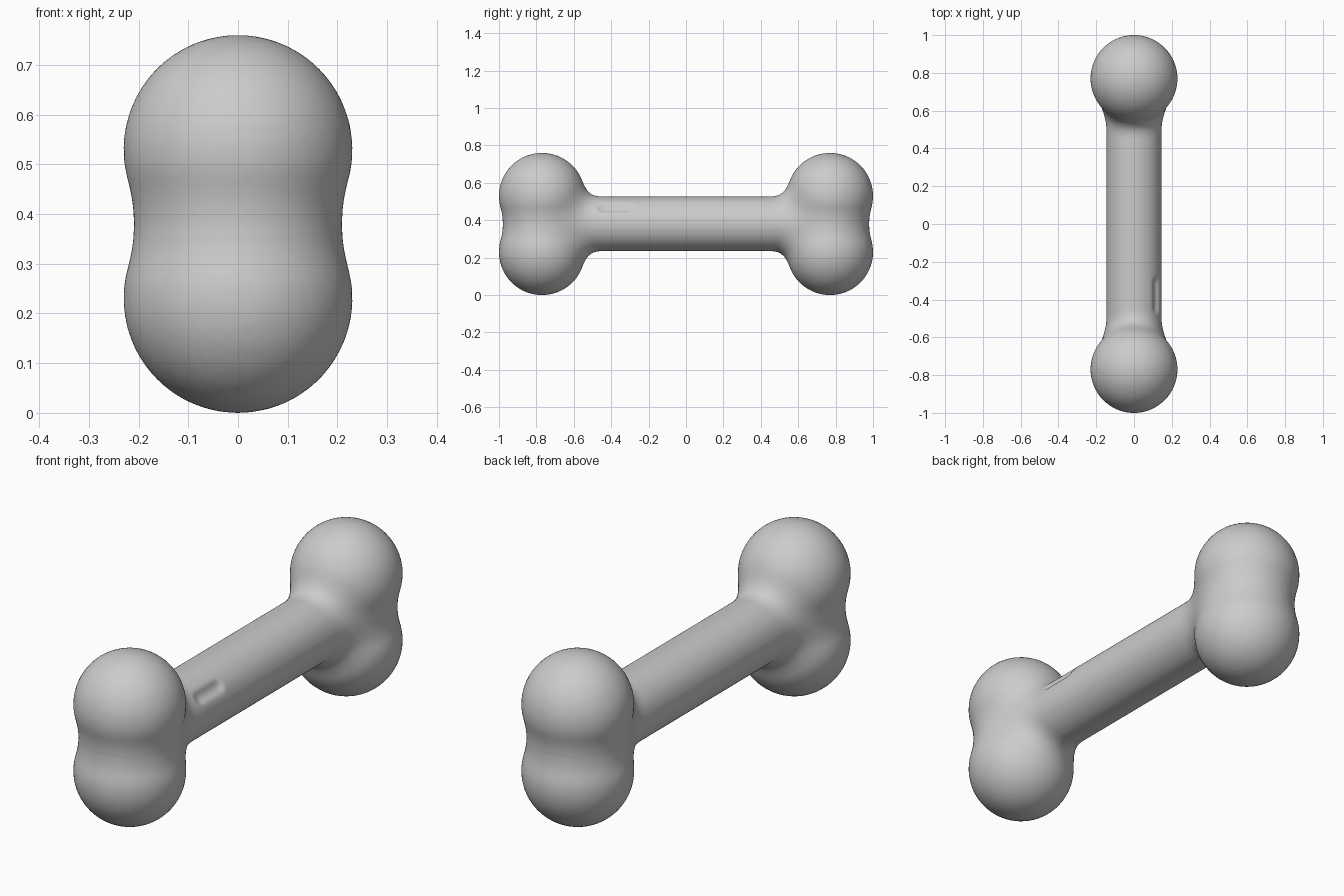
import bpy
import bmesh
from mathutils import Vector, Matrix

if "Cube" in bpy.data.objects:
    bpy.data.objects.remove(bpy.data.objects["Cube"])

KNOB_R, KNOB_Y, KNOB_Z = 0.23, 0.77, (0.23, 0.53)
SHAFT_R, MID_Z = 0.146, 0.381
KNOBS = [Vector((0, s * KNOB_Y, z)) for s in (-1, 1) for z in KNOB_Z]


def soft_min(a, b, k):
    h = max(k - abs(a - b), 0) / k
    return min(a, b) - h * h * k / 4


def capsule(p, x, z, y0, y1, r):
    y = min(max(p.y, y0), y1)
    return (p - Vector((x, y, z))).length - r


def bone_distance(p):
    """Blended distance to the bone: paired knobs, shaft, and a shallow nick."""
    front = soft_min((p - KNOBS[0]).length, (p - KNOBS[1]).length, 0.10)
    back = soft_min((p - KNOBS[2]).length, (p - KNOBS[3]).length, 0.10)
    knobs = min(front, back) - KNOB_R
    shaft = capsule(p, 0, MID_Z, -KNOB_Y, KNOB_Y, SHAFT_R)
    d = soft_min(knobs, shaft, 0.09)
    nick = capsule(p, 0.128, 0.472, -0.44, -0.31, 0.022)
    return -soft_min(-d, nick, 0.025)


# Rough bone: four spheres and a cylinder
bm = bmesh.new()
for c in KNOBS:
    bmesh.ops.create_icosphere(bm, subdivisions=5, radius=KNOB_R,
                               matrix=Matrix.Translation(c))
bmesh.ops.create_cone(bm, cap_ends=True, segments=64, radius1=SHAFT_R,
                      radius2=SHAFT_R, depth=2 * KNOB_Y,
                      matrix=Matrix.Translation((0, 0, MID_Z)) @ Matrix.Rotation(1.5707963, 4, 'X'))
mesh = bpy.data.meshes.new("bone")
bm.to_mesh(mesh)
bm.free()
bone = bpy.data.objects.new("bone", mesh)
bpy.context.collection.objects.link(bone)
bpy.context.view_layer.objects.active = bone
bone.select_set(True)

# Fuse into one skin
mod = bone.modifiers.new("fuse", 'REMESH')
mod.mode = 'VOXEL'
mod.voxel_size = 0.011
bpy.ops.object.modifier_apply(modifier=mod.name)

# Settle the skin onto the blended form to get soft fillets
E = 0.001
AXES = [Vector((E, 0, 0)), Vector((0, E, 0)), Vector((0, 0, E))]
for v in bone.data.vertices:
    p = v.co.copy()
    for _ in range(4):
        d = bone_distance(p)
        if abs(d) < 0.0003:
            break
        g = Vector([(bone_distance(p + a) - d) / E for a in AXES])
        p -= g * (d / max(g.length_squared, 0.3))
    v.co = p

bpy.ops.object.shade_smooth()
